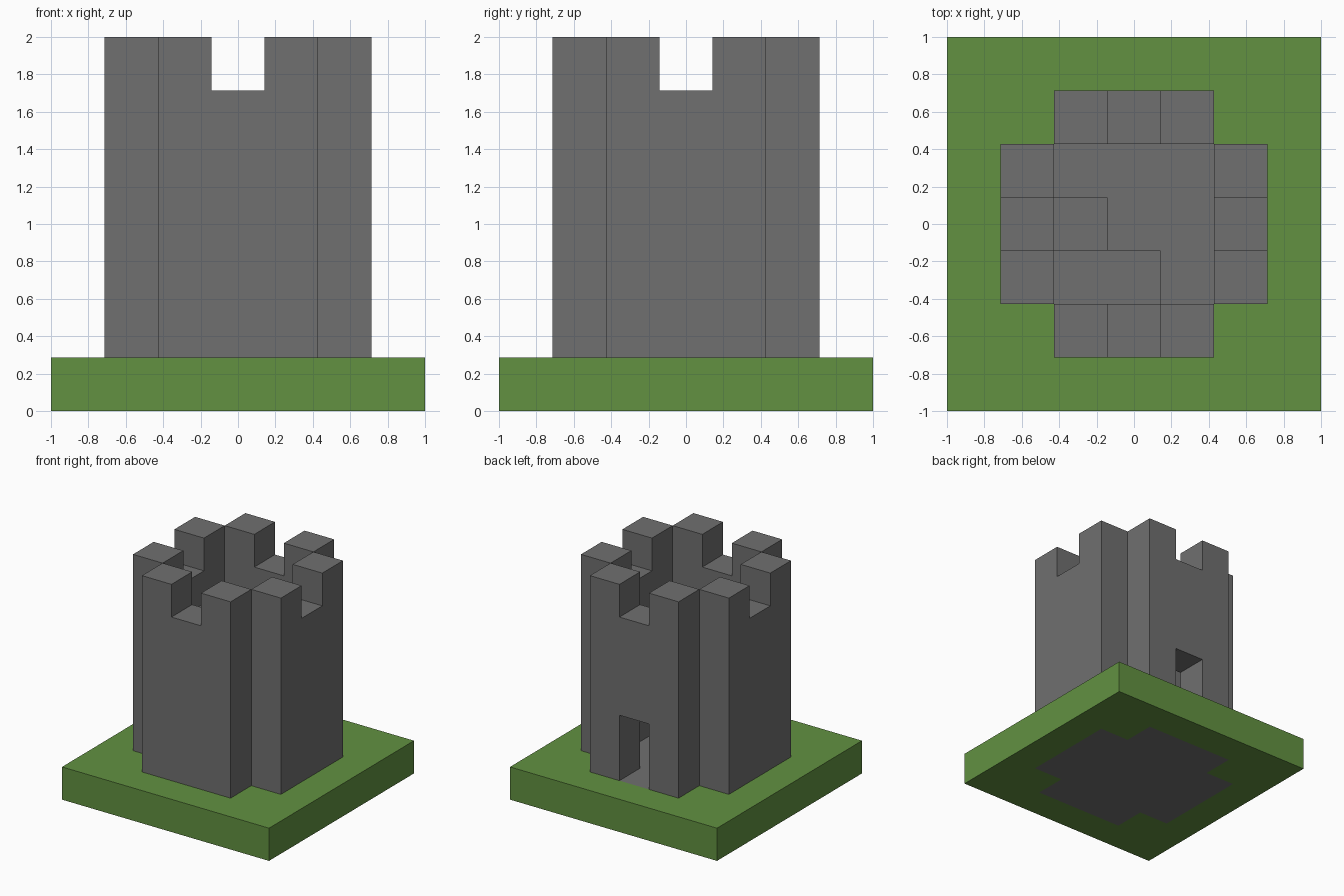
import bpy, bmesh
from mathutils import Vector

if "Cube" in bpy.data.objects:
    bpy.data.objects.remove(bpy.data.objects["Cube"], do_unlink=True)

U = 2 / 7  # edge of one building block


def material(name, color):
    m = bpy.data.materials.new(name)
    m.use_nodes = True
    m.diffuse_color = (*color, 1)
    bsdf = next(n for n in m.node_tree.nodes if n.type == "BSDF_PRINCIPLED")
    bsdf.inputs["Base Color"].default_value = (*color, 1)
    bsdf.inputs["Roughness"].default_value = 0.9
    return m


grass = material("grass green", (0.122, 0.285, 0.053))
stone = material("stone grey", (0.16, 0.16, 0.16))


def column(x, y, bottom, top):
    return {(x, y, z) for z in range(bottom, top)}


# Plus-shaped footprint of the tower, five blocks across without its corners
footprint = [(x, y) for x in range(-2, 3) for y in range(-2, 3) if abs(x) + abs(y) < 4]
walls = [c for c in footprint if 2 in (abs(c[0]), abs(c[1]))]

# Lawn slab, with the tower foundation let into it
lawn = {(x, y, 0) for x in range(-3, 4) for y in range(-3, 4) if (x, y) not in footprint}
floor = {(x, y, 0) for x, y in footprint}

# Walls with one notch in the middle of each side
tower = set()
for x, y in walls:
    tower |= column(x, y, 1, 6 if 0 in (x, y) else 7)

# Doorway at the back
tower -= column(0, 2, 1, 3)

# Raised platforms inside, stepping up to the side notch
stairs = column(-1, 0, 1, 5) | column(-1, -1, 1, 4) | column(0, -1, 1, 4)

solid = lawn | floor | tower | stairs
AXES = [Vector(a) for a in ((1, 0, 0), (0, 1, 0), (0, 0, 1))]


def build(name, cells, mat):
    """Make the outer skin of a group of blocks as one object."""
    bm = bmesh.new()
    for cell in sorted(cells):
        centre = Vector(cell) + Vector((0, 0, 0.5))
        for i in range(3):
            for sign in (1, -1):
                n = AXES[i] * sign
                if tuple(int(v) for v in Vector(cell) + n) in solid:
                    continue
                u, v = AXES[(i + 1) % 3] / 2, AXES[(i + 2) % 3] / 2 * sign
                mid = centre + n / 2
                corners = (mid - u - v, mid + u - v, mid + u + v, mid - u + v)
                bm.faces.new([bm.verts.new(p * U) for p in corners])
    bmesh.ops.remove_doubles(bm, verts=bm.verts, dist=0.001)
    bmesh.ops.dissolve_limit(bm, angle_limit=0.01, verts=bm.verts, edges=bm.edges)
    mesh = bpy.data.meshes.new(name)
    bm.to_mesh(mesh)
    bm.free()
    mesh.materials.append(mat)
    bpy.context.collection.objects.link(bpy.data.objects.new(name, mesh))


build("lawn", lawn, grass)
build("tower_floor", floor, stone)
build("tower_walls", tower, stone)
build("inner_stairs", stairs, stone)
